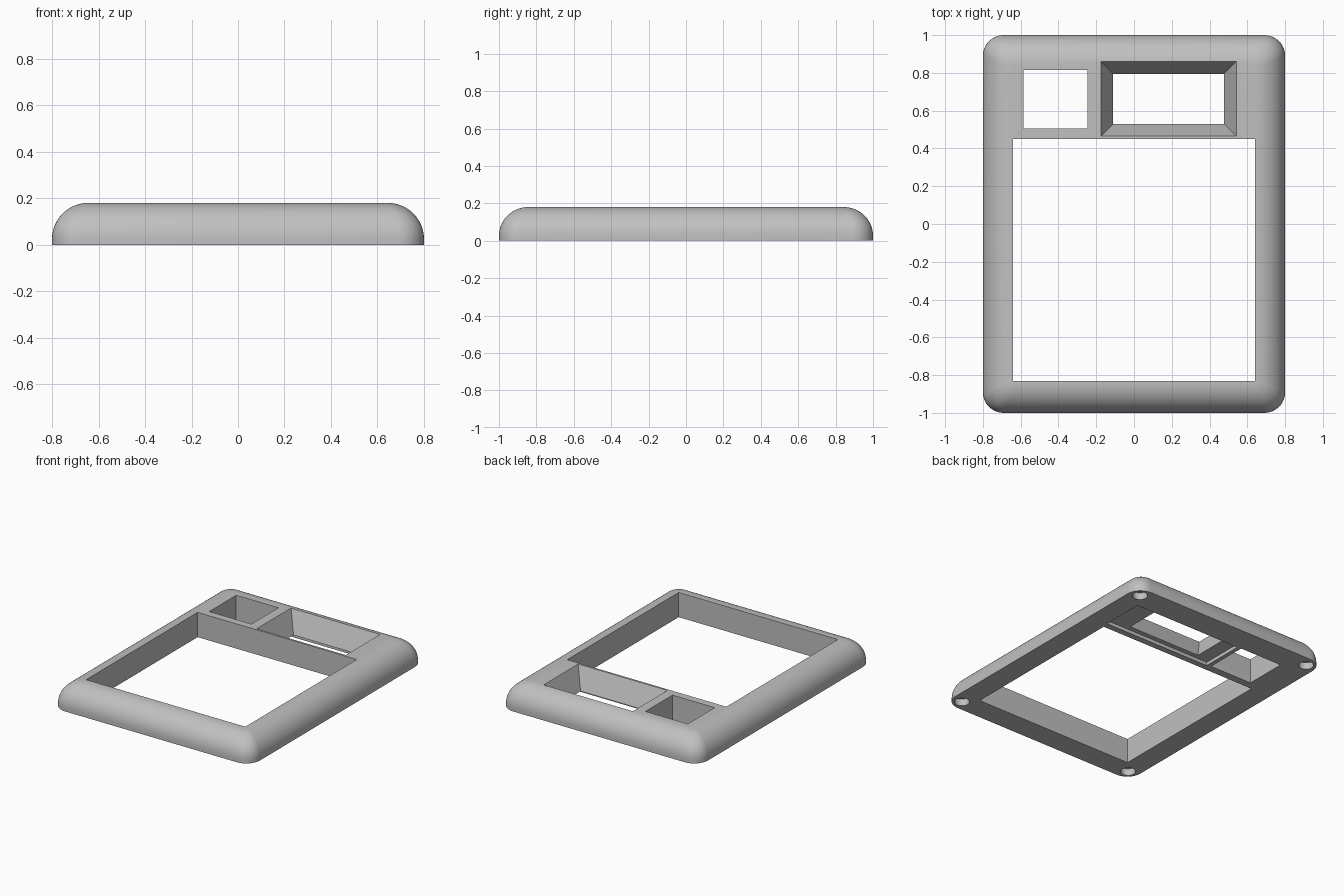
import bpy, bmesh, math

if "Cube" in bpy.data.objects:
    bpy.data.objects.remove(bpy.data.objects["Cube"], do_unlink=True)

HALF_X, HALF_Y, HEIGHT = 0.80, 1.00, 0.18
CORNER, FILLET = 0.11, 0.155

grey = bpy.data.materials.new("light_grey")
grey.use_nodes = True
grey.diffuse_color = (0.53, 0.53, 0.53, 1)
grey.node_tree.nodes["Principled BSDF"].inputs["Base Color"].default_value = grey.diffuse_color


def rounded_ring(hx, hy, r, z, steps=10):
    """Counter-clockwise rounded rectangle at height z."""
    points = []
    for corner, (sx, sy) in enumerate([(1, 1), (-1, 1), (-1, -1), (1, -1)]):
        for i in range(steps + 1):
            a = math.pi / 2 * (corner + i / steps)
            points.append((sx * (hx - r) + r * math.cos(a),
                           sy * (hy - r) + r * math.sin(a), z))
    return points


def box_ring(x0, x1, y0, y1, z):
    return [(x0, y0, z), (x1, y0, z), (x1, y1, z), (x0, y1, z)]


def loft(name, rings):
    """Closed solid through a stack of matching rings."""
    bm = bmesh.new()
    loops = [[bm.verts.new(p) for p in ring] for ring in rings]
    n = len(loops[0])
    for low, high in zip(loops, loops[1:]):
        for i in range(n):
            j = (i + 1) % n
            bm.faces.new((low[i], low[j], high[j], high[i]))
    bm.faces.new(loops[0][::-1])
    bm.faces.new(loops[-1])
    bmesh.ops.recalc_face_normals(bm, faces=bm.faces)
    mesh = bpy.data.meshes.new(name)
    bm.to_mesh(mesh)
    bm.free()
    obj = bpy.data.objects.new(name, mesh)
    bpy.context.collection.objects.link(obj)
    return obj


def box(name, x0, x1, y0, y1, z0, z1):
    return loft(name, [box_ring(x0, x1, y0, y1, z) for z in (z0, z1)])


# Frame body: short straight wall, then a quarter-round up to the flat top
rings = [rounded_ring(HALF_X, HALF_Y, CORNER, 0)]
for i in range(15):
    a = math.pi / 2 * i / 14
    inset = FILLET * (1 - math.cos(a))
    radius = CORNER * (1 - 0.8 * inset / FILLET)
    rings.append(rounded_ring(HALF_X - inset, HALF_Y - inset, radius,
                              HEIGHT - FILLET + FILLET * math.sin(a)))
frame = loft("frame", rings)
frame.data.materials.append(grey)

# Large opening, small square opening and the shallow pocket underneath
cutters = [
    box("main_opening_cutter", -0.64, 0.64, -0.83, 0.45, -0.1, 0.3),
    box("square_opening_cutter", -0.585, -0.245, 0.505, 0.815, -0.1, 0.3),
    box("pocket_cutter", -0.215, 0.65, 0.495, 0.81, -0.1, 0.025),
]

# Window with sloping sides that narrow towards the pocket
window = []
for t in (-0.05, 1.2):
    d = 0.065 * t
    window.append(box_ring(-0.11 - d, 0.477 + d, 0.53 - d, 0.795 + d, 0.025 + 0.155 * t))
cutters.append(loft("window_cutter", window))

# Blind round holes in the underside corners
for sx in (-1, 1):
    for sy in (-1, 1):
        hole = [[(0.72 * sx + 0.05 * math.cos(k * math.pi / 16),
                  0.92 * sy + 0.05 * math.sin(k * math.pi / 16), z) for k in range(32)]
                for z in (-0.1, 0.05)]
        cutters.append(loft("corner_hole_cutter", hole))

# Cut everything out, keep the result and drop the cutters
for cutter in cutters:
    cut = frame.modifiers.new(cutter.name, "BOOLEAN")
    cut.operation = "DIFFERENCE"
    cut.solver = "EXACT"
    cut.object = cutter
bpy.context.view_layer.update()
result = bpy.data.meshes.new_from_object(frame.evaluated_get(bpy.context.evaluated_depsgraph_get()))
frame.modifiers.clear()
frame.data = result
for cutter in cutters:
    bpy.data.objects.remove(cutter, do_unlink=True)

# Smooth rounded sides, crisp openings
bpy.ops.object.select_all(action="DESELECT")
frame.select_set(True)
bpy.context.view_layer.objects.active = frame
bpy.ops.object.shade_smooth_by_angle(angle=math.radians(30))
